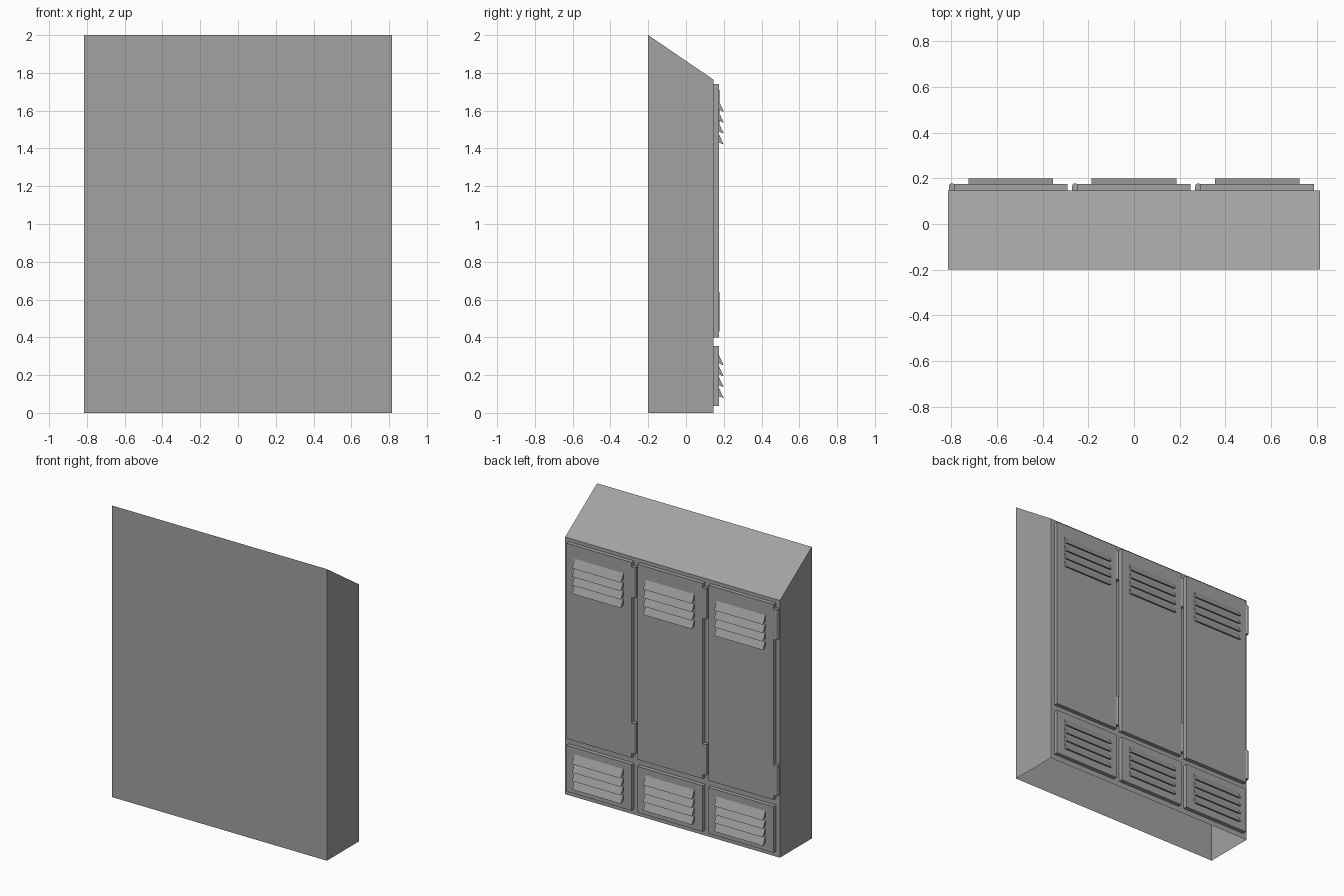
import bpy, bmesh, math

cube = bpy.data.objects.get("Cube")
if cube:
    bpy.data.objects.remove(cube, do_unlink=True)

# Single painted-metal colour
GREY = (0.36, 0.36, 0.36, 1)
metal = bpy.data.materials.new("grey_metal")
metal.use_nodes = True
metal.diffuse_color = GREY
metal.node_tree.nodes["Principled BSDF"].inputs["Base Color"].default_value = GREY

WALL, DOOR, TIP = 0.146, 0.174, 0.2      # depths of front wall, door face, louver tip
PITCH = 0.539


def make(name, bm):
    bmesh.ops.recalc_face_normals(bm, faces=bm.faces)
    mesh = bpy.data.meshes.new(name)
    bm.to_mesh(mesh)
    bm.free()
    mesh.materials.append(metal)
    obj = bpy.data.objects.new(name, mesh)
    bpy.context.collection.objects.link(obj)
    return obj


def extrude_profile(bm, points, offset):
    face = bm.faces.new([bm.verts.new(p) for p in points])
    result = bmesh.ops.extrude_face_region(bm, geom=[face], use_keep_orig=True)
    moved = [v for v in result["geom"] if isinstance(v, bmesh.types.BMVert)]
    bmesh.ops.translate(bm, verts=moved, vec=offset)


def side_prism(bm, profile, x0, x1):
    extrude_profile(bm, [(x0, y, z) for y, z in profile], (x1 - x0, 0, 0))


# Cabinet: sloped-top sheet shell, open underneath
bm = bmesh.new()
side_prism(bm, [(-0.2, 0), (WALL, 0), (WALL, 1.764), (-0.2, 2)], -0.815, 0.815)
bm.normal_update()
floor = [f for f in bm.faces if all(v.co.z < 0.01 for v in f.verts)]
bmesh.ops.delete(bm, geom=floor, context="FACES_ONLY")
make("cabinet", bm)


def door(name, cx, z0, z1):
    bm = bmesh.new()
    side_prism(bm, [(WALL, z0), (DOOR, z0), (DOOR, z1), (WALL, z1)], cx - 0.248, cx + 0.248)
    make(name, bm)


def louvers(name, cx, bottom):
    bm = bmesh.new()
    for i in range(4):
        z = bottom + i * 0.058
        side_prism(bm, [(DOOR, z + 0.012), (TIP, z), (DOOR, z + 0.056)], cx - 0.185, cx + 0.185)
    make(name, bm)


def hinge(name, cx, z0, z1):
    # Half-round knuckle standing on the front wall
    r, yc = 0.013, 0.165
    arc = [(cx + r * math.cos(a), yc + r * math.sin(a), z0)
           for a in (math.pi * k / 8 for k in range(9))]
    bm = bmesh.new()
    extrude_profile(bm, [(cx - r, WALL, z0), (cx + r, WALL, z0)] + arc, (0, 0, z1 - z0))
    make(name, bm)


# Three columns: tall locker door above a small one
for side, column in (("right", -1), ("middle", 0), ("left", 1)):
    cx = column * PITCH
    door(side + "_tall_door", cx, 0.4, 1.74)
    door(side + "_small_door", cx, 0.037, 0.353)
    louvers(side + "_tall_door_louvers", cx, 1.42)
    louvers(side + "_small_door_louvers", cx, 0.077)
    hinge(side + "_upper_hinge", cx - 0.258, 1.5, 1.71)
    hinge(side + "_lower_hinge", cx - 0.258, 0.43, 0.64)
